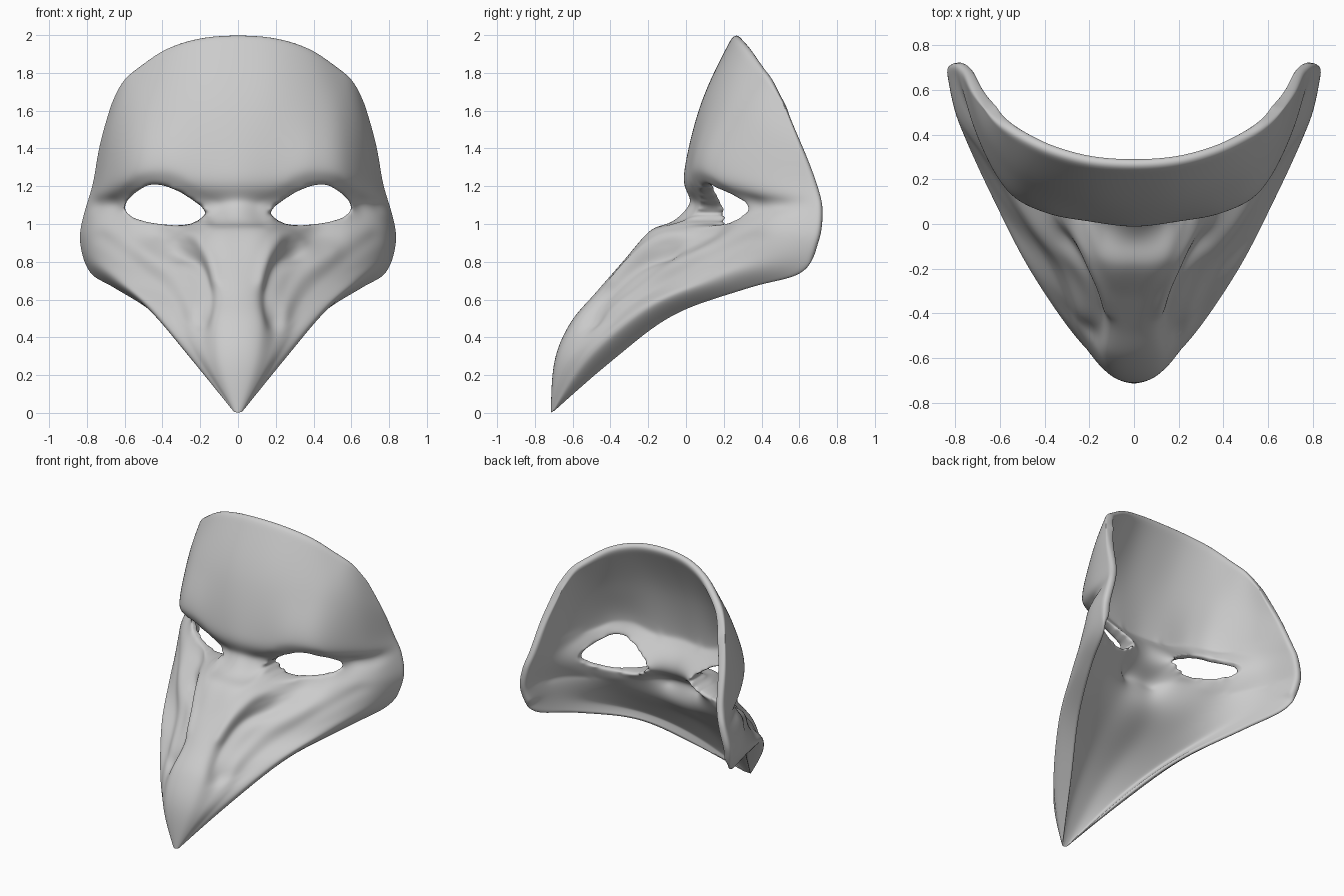
import bpy, bmesh, math
from mathutils import Vector
from mathutils.bvhtree import BVHTree
from mathutils.geometry import intersect_point_line

if "Cube" in bpy.data.objects:
    bpy.data.objects.remove(bpy.data.objects["Cube"])

STEPS = 6


def spline(pts, steps, closed=False):
    """Smooth curve through the given points."""
    pts = [Vector(p) for p in pts]
    n = len(pts)
    if closed:
        ext = [pts[-1]] + pts + pts[:2]
    else:
        first, last = [2.5 * a - 2 * b + .5 * c for a, b, c in (pts[:3], pts[:-4:-1])]
        ext = [first] + pts + [last]
    out = []
    for i in range(n if closed else n - 1):
        a, b, c, d = ext[i:i + 4]
        for s in range(steps):
            t = s / steps
            out.append(0.5 * (2 * b + (c - a) * t + (2 * a - 5 * b + 4 * c - d) * t * t
                              + (3 * b - a - 3 * c + d) * t ** 3))
    if not closed:
        out.append(pts[-1])
    return out


def nearest(p, line, closed=False):
    """Nearest point of an x-z polyline to p."""
    best, dist = None, 1e9
    for i in range(len(line) if closed else len(line) - 1):
        a, b = line[i], line[(i + 1) % len(line)]
        q, t = intersect_point_line(p, a, b)
        q = a.lerp(b, min(1, max(0, t)))
        if (q - p).length < dist:
            best, dist = q, (q - p).length
    return best, dist


def inside(p, poly):
    hit = False
    for i in range(len(poly)):
        a, b = poly[i - 1], poly[i]
        if (a.z > p.z) != (b.z > p.z) and p.x < a.x + (p.z - a.z) * (b.x - a.x) / (b.z - a.z):
            hit = not hit
    return hit


def flat(pts):
    return [Vector((x, 0, z)) for x, z in pts]


def folded(co):
    """Front-view position on the right half."""
    return Vector((abs(co.x), 0, co.z))


def relax(bm, verts):
    bmesh.ops.smooth_vert(bm, verts=verts, factor=.5, use_axis_x=True, use_axis_y=True, use_axis_z=True)


# Profile curves from the top rim down to the beak tip, centre to side edge
centre = [(0, .255, 2.01), (0, .08, 1.64), (0, -.012, 1.26), (0, .015, 1.10), (0, -.175, .98),
          (0, -.335, .8), (0, -.475, .64), (0, -.61, .48), (0, -.695, .28), (0, -.715, 0)]
nose = [(.2, .27, 1.995), (.2, .095, 1.63), (.2, .01, 1.25), (.16, .07, 1.085), (.18, -.13, .975),
        (.15, -.30, .8), (.14, -.43, .64), (.125, -.58, .48), (.09, -.682, .275), (.006, -.714, 0)]
eye = [(.38, .32, 1.94), (.4, .15, 1.60), (.4, .05, 1.28), (.39, .18, 1.10), (.38, .15, .96),
       (.3, -.11, .82), (.26, -.26, .67), (.22, -.45, .5), (.155, -.632, .28), (.013, -.712, .002)]
temple = [(.53, .395, 1.84), (.55, .24, 1.57), (.57, .15, 1.26), (.6, .33, 1.10), (.59, .23, .95),
          (.52, .04, .80), (.45, -.10, .68), (.34, -.33, .53), (.205, -.57, .29), (.018, -.709, .004)]
cheek = [(.61, .45, 1.765), (.665, .4, 1.52), (.7, .39, 1.24), (.735, .48, 1.10), (.77, .44, .96),
         (.755, .38, .82), (.645, .14, .71), (.475, -.19, .56), (.26, -.49, .3), (.022, -.705, .006)]
edge = [(.67, .515, 1.64), (.735, .61, 1.42), (.775, .692, 1.21), (.815, .718, 1.08), (.842, .70, .91),
        (.785, .615, .74), (.65, .33, .655), (.43, -.06, .515), (.22, -.38, .28), (.02, -.70, .008)]

half = [centre, nose, eye, temple, cheek, edge]
mirror = [[(-x, y, z) for x, y, z in c] for c in reversed(half[1:])]
long_curves = [spline(c, STEPS) for c in mirror + half]
rows = [spline(r, STEPS) for r in zip(*long_curves)]

# Face surface, with the upper rim corners eased
bm = bmesh.new()
grid = [[bm.verts.new(p) for p in r] for r in rows]
last = len(grid[0]) - 1
chord = {v: r[0].co.lerp(r[-1].co, c / last) for r in grid for c, v in enumerate(r)}
for r in range(len(grid) - 1):
    for c in range(last):
        bm.faces.new((grid[r][c], grid[r + 1][c], grid[r + 1][c + 1], grid[r][c + 1]))
for c, n in ((0, 1), (last, last - 1)):
    grid[0][c].co = grid[0][c].co.lerp((grid[1][c].co + grid[0][n].co) / 2, .6)

# Eye holes
corners = flat([(.18, 1.075), (.6, 1.09)])
hole = spline(flat([(.18, 1.075), (.26, 1.14), (.36, 1.192), (.465, 1.207), (.555, 1.155), (.6, 1.09),
                    (.545, 1.03), (.386, .997), (.26, 1.0), (.193, 1.035)]), 8, True)
tree = BVHTree.FromBMesh(bm)
gone = [f for f in bm.faces if inside(folded(f.calc_center_median()), hole)]
bmesh.ops.delete(bm, geom=gone, context='FACES')
rim, near = [], []
for v in bm.verts:
    d = nearest(folded(v.co), hole, True)[1]
    if v.is_boundary and d < .09:
        rim.append(v)
    elif d < .06:
        near.append(v)
spots = {v: nearest(folded(v.co), hole, True)[0] for v in rim}
for c in corners:
    for s in (1, -1):
        v = min((v for v in rim if v.co.x * s > 0), key=lambda v: (folded(v.co) - c).length)
        spots[v] = c
for v, q in spots.items():
    x = math.copysign(q.x, v.co.x)
    hit = tree.ray_cast(Vector((x, -3, q.z)), Vector((0, 1, 0)))[0]
    v.co = Vector((x, max(.045, hit.y if hit else v.co.y), q.z))
beside = {v: [e.other_vert(v) for e in v.link_edges if e.is_boundary] for v in rim}
for i in range(4):
    depth = {v: (2 * v.co.y + sum(o.co.y for o in beside[v])) / (2 + len(beside[v])) for v in rim}
    for v in rim:
        v.co.y = depth[v]
for i in range(3):
    relax(bm, near)

# Inner surface: deep behind the nose and beak, thin along the jaw edge
bm.normal_update()
outer, rim = [v for v in bm.verts if v.link_faces], set(rim)
faces, border = list(bm.faces), [e for e in bm.edges if e.is_boundary]
normals = {v: v.normal.copy() for v in outer}
targets = {}
for v in outer:
    co = v.co
    t = .055 * min(1, max(.05, co.z / .35))
    if v in rim:
        p = Vector((co.x, max(co.y + .055, .23 - .5 * max(0, co.z - 1.03)), co.z))
    else:
        p = co - normals[v] * t * (.4 if v.is_boundary and co.z < .8 else 1)
        p.y += .15 * math.exp(-(co.x / .27) ** 2 - ((co.z - 1.04) / .10) ** 2)
        fill = min(1, max(0, (1.0 - co.z) / .15)) * math.exp(-(co.x / .42) ** 2)
        if not v.is_boundary:
            p = p.lerp(chord[v], .42 * fill)
    targets[v] = p
inner, loose = {}, []
for v in outer:
    inner[v] = bm.verts.new(targets[v])
    if not v.is_boundary and v.co.z < 1.25:
        loose.append((inner[v], 50 if v.co.z < .95 else 12))
for f in faces:
    bm.faces.new([inner[v] for v in reversed(f.verts)])
for i in range(50):
    relax(bm, [v for v, n in loose if i < n])
for e in border:
    a, b = e.verts
    bm.faces.new((a, b, inner[b], inner[a]))
bmesh.ops.recalc_face_normals(bm, faces=bm.faces[:])

# Carved grooves and raised folds: path, depth, width
folds = [
    ([(.31, .84), (.22, .79), (.17, .68), (.165, .58), (.20, .48)], -.032, .04),
    ([(.33, .89), (.24, .94), (.16, .84), (.125, .70)], .018, .03),
    ([(.50, .85), (.34, .72), (.26, .58), (.23, .47)], .010, .04),
    ([(.72, .93), (.52, .78), (.36, .62), (.29, .48)], -.009, .04),
    ([(.74, 1.10), (.66, 1.10)], -.02, .04),
    ([(0, 1.03), (.13, 1.03)], -.025, .035),
]
folds = [(spline(flat(p), 5) if len(p) > 2 else flat(p), d, w) for p, d, w in folds]
for v in outer:
    p = folded(v.co)
    v.co += normals[v] * sum(d * math.exp(-(nearest(p, l)[1] / w) ** 2) for l, d, w in folds)

mesh = bpy.data.meshes.new("beaked_mask")
bm.to_mesh(mesh)
bm.free()
mask = bpy.data.objects.new("beaked_mask", mesh)
bpy.context.collection.objects.link(mask)
smooth = mask.modifiers.new("smooth", 'SUBSURF')
smooth.levels = smooth.render_levels = 2
for p in mesh.polygons:
    p.use_smooth = True
